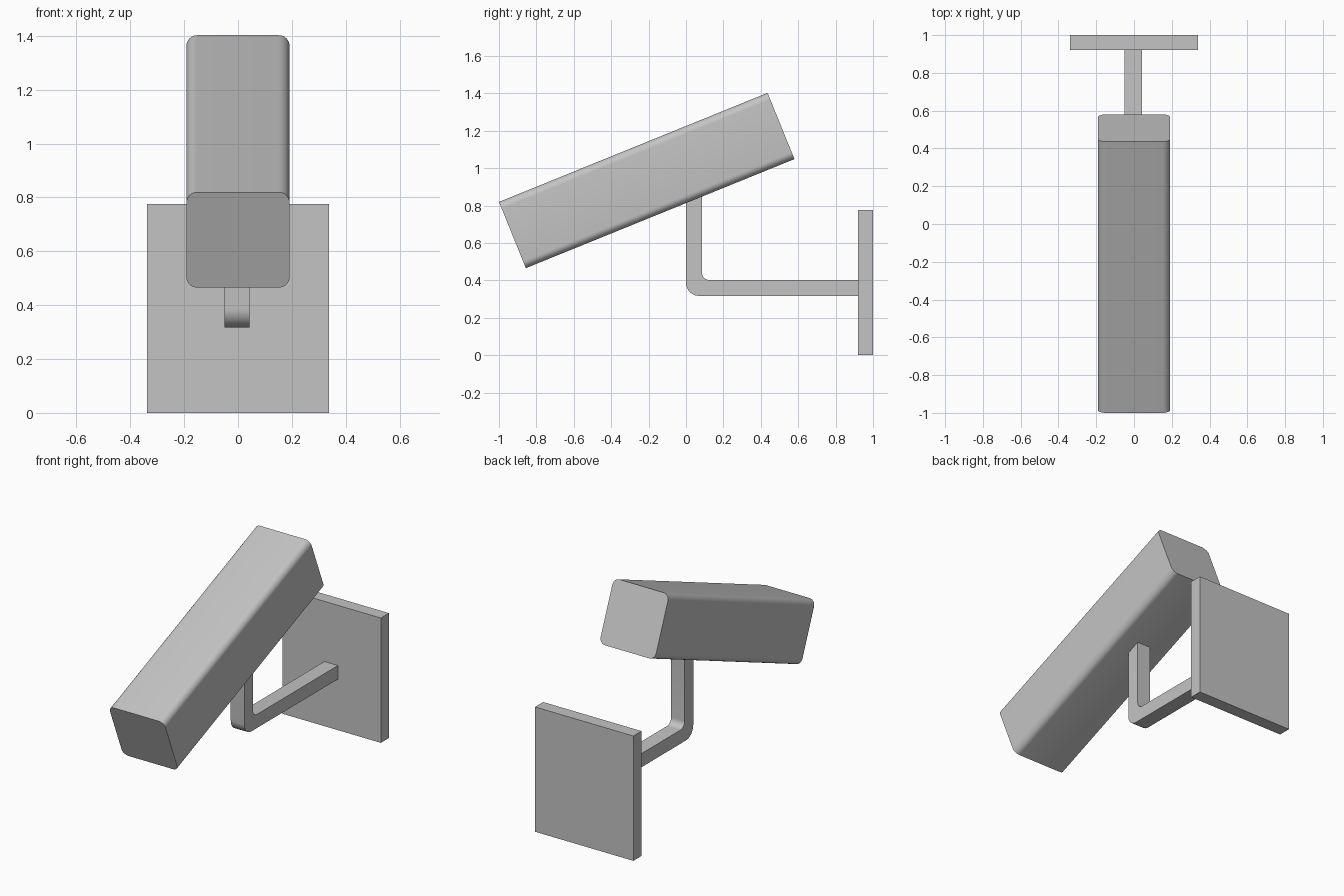
import bpy
import bmesh
from math import radians, sin, cos
from mathutils import Matrix, Vector

old = bpy.data.objects.get("Cube")
if old:
    bpy.data.objects.remove(old, do_unlink=True)

grey = bpy.data.materials.new("plain grey")
grey.use_nodes = True
grey.diffuse_color = (0.55, 0.55, 0.55, 1)
grey.node_tree.nodes["Principled BSDF"].inputs["Base Color"].default_value = (0.55, 0.55, 0.55, 1)


def rounded(corners, segments=8):
    """Outline through right-angled corners given as (u, v, radius)."""
    outline = []
    for i, (u, v, r) in enumerate(corners):
        p = Vector((u, v))
        if r == 0:
            outline.append(p)
            continue
        a = (Vector(corners[i - 1][:2]) - p).normalized()
        b = (Vector(corners[(i + 1) % len(corners)][:2]) - p).normalized()
        centre = p + (a + b) * r
        for k in range(segments + 1):
            t = radians(90 * k / segments)
            outline.append(centre - b * r * cos(t) - a * r * sin(t))
    return outline


def prism(name, outline, start, end, to_3d, matrix=Matrix()):
    """Extrude an outline between two depths."""
    bm = bmesh.new()
    rings = [[bm.verts.new(to_3d(p.x, p.y, d)) for p in outline] for d in (start, end)]
    bm.faces.new(rings[0])
    bm.faces.new(rings[1])
    n = len(outline)
    for i in range(n):
        j = (i + 1) % n
        bm.faces.new((rings[0][i], rings[0][j], rings[1][j], rings[1][i]))
    bmesh.ops.recalc_face_normals(bm, faces=bm.faces)
    mesh = bpy.data.meshes.new(name)
    bm.to_mesh(mesh)
    bm.free()
    mesh.materials.append(grey)
    obj = bpy.data.objects.new(name, mesh)
    obj.matrix_world = matrix
    bpy.context.collection.objects.link(obj)
    bpy.ops.object.select_all(action="DESELECT")
    obj.select_set(True)
    bpy.context.view_layer.objects.active = obj
    bpy.ops.object.shade_smooth_by_angle(angle=radians(30))
    return obj


def box_corners(half_u, half_v, r):
    return [(-half_u, -half_v, r), (half_u, -half_v, r), (half_u, half_v, r), (-half_u, half_v, r)]


# Tilted housing, rounded along its four long edges
tilt = Matrix.Translation((0, -0.21, 0.934)) @ Matrix.Rotation(radians(22.1), 4, "X")
prism("housing", rounded(box_corners(0.191, 0.191, 0.04)), -0.775, 0.775,
      lambda u, v, d: (u, d, v), tilt)

# Bent arm: upright under the housing, then back to the wall
arm = [(0, 0.317, 0.07), (0.93, 0.317, 0), (0.93, 0.402, 0),
       (0.085, 0.402, 0.04), (0.085, 0.86, 0), (0, 0.825, 0)]
prism("bracket_arm", rounded(arm), -0.05, 0.043, lambda u, v, d: (d, u, v))

# Flat wall plate
prism("wall_plate", rounded(box_corners(0.338, 0.388, 0)), 0.92, 1.0,
      lambda u, v, d: (u, d, v + 0.388))
